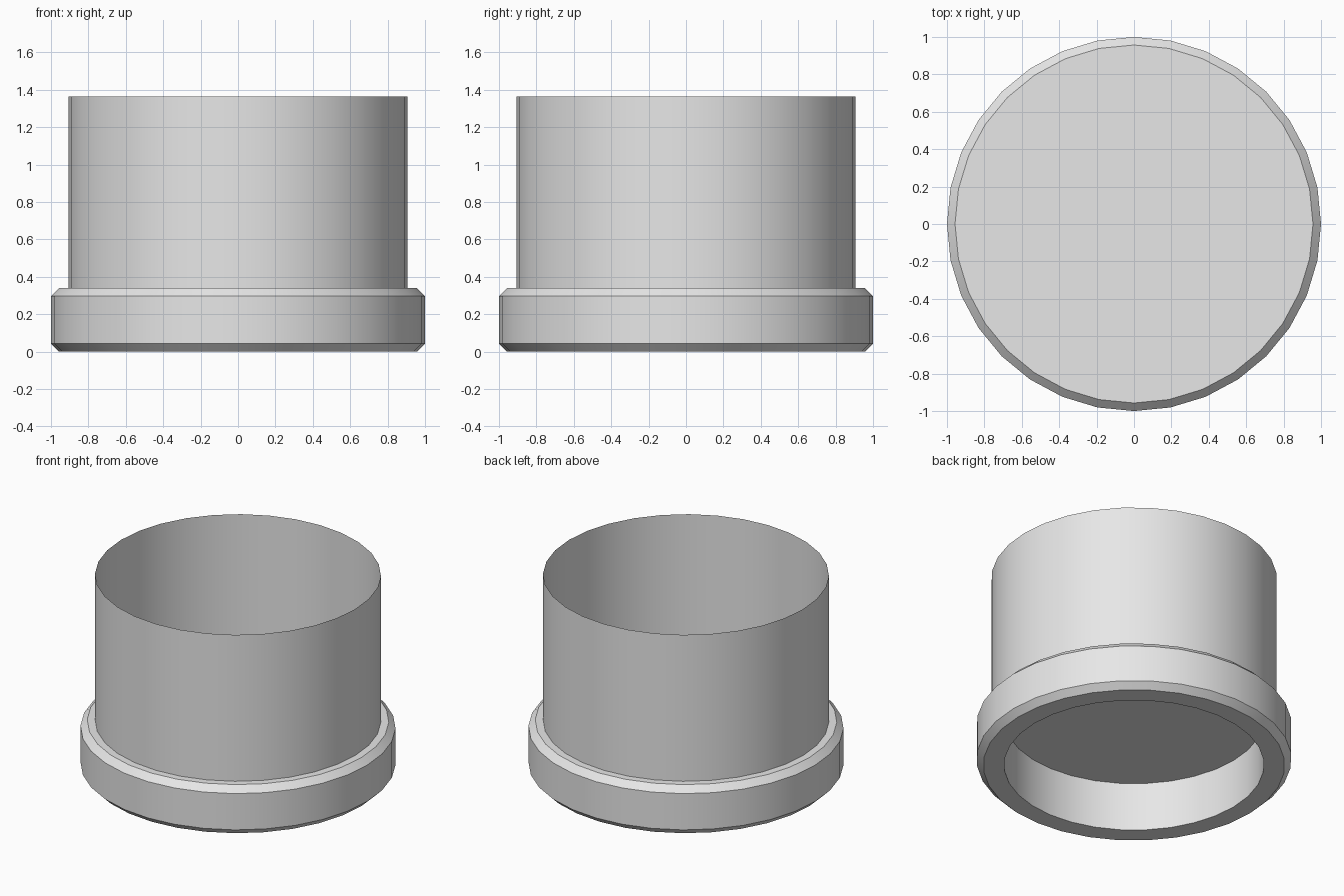
import bpy
import bmesh
from math import cos, sin, tau

SIDES = 32
FLANGE_R, TUBE_R, HOLE_R = 1.0, 0.907, 0.825
FLANGE_H, TOTAL_H, BEVEL = 0.34, 1.365, 0.043

old = bpy.data.objects.get("Cube")
if old:
    bpy.data.objects.remove(old, do_unlink=True)

grey = bpy.data.materials.new("light grey")
grey.use_nodes = True
grey.diffuse_color = (0.8, 0.8, 0.8, 1)
grey.node_tree.nodes["Principled BSDF"].inputs["Base Color"].default_value = (0.8, 0.8, 0.8, 1)


def lathe(name, profile, closed=False, cap=False):
    """Spin a profile of (radius, height) points around z, listed with outside to the right."""
    bm = bmesh.new()
    rings = [[bm.verts.new((r * cos(tau * i / SIDES), r * sin(tau * i / SIDES), z))
              for i in range(SIDES)] for r, z in profile]
    pairs = list(zip(rings, rings[1:]))
    if closed:
        pairs.append((rings[-1], rings[0]))
    for a, b in pairs:
        for i in range(SIDES):
            j = (i + 1) % SIDES
            bm.faces.new((a[i], a[j], b[j], b[i]))
    if cap:
        bm.faces.new(rings[0])
    mesh = bpy.data.meshes.new(name)
    bm.to_mesh(mesh)
    bm.free()
    mesh.materials.append(grey)
    obj = bpy.data.objects.new(name, mesh)
    bpy.context.collection.objects.link(obj)
    bpy.ops.object.select_all(action="DESELECT")
    obj.select_set(True)
    bpy.context.view_layer.objects.active = obj
    bpy.ops.object.shade_smooth_by_angle()
    return obj


# Chamfered base ring with a straight hole
lathe("base_flange", [
    (HOLE_R, 0), (FLANGE_R - BEVEL, 0), (FLANGE_R, BEVEL),
    (FLANGE_R, FLANGE_H - BEVEL), (FLANGE_R - BEVEL, FLANGE_H), (HOLE_R, FLANGE_H),
], closed=True)

# Thin floor closing the hole at the top of the ring
lathe("floor_disc", [(HOLE_R, FLANGE_H)], cap=True)

# Open, single-walled tube
lathe("tube_wall", [(TUBE_R, FLANGE_H), (TUBE_R, TOTAL_H)])
